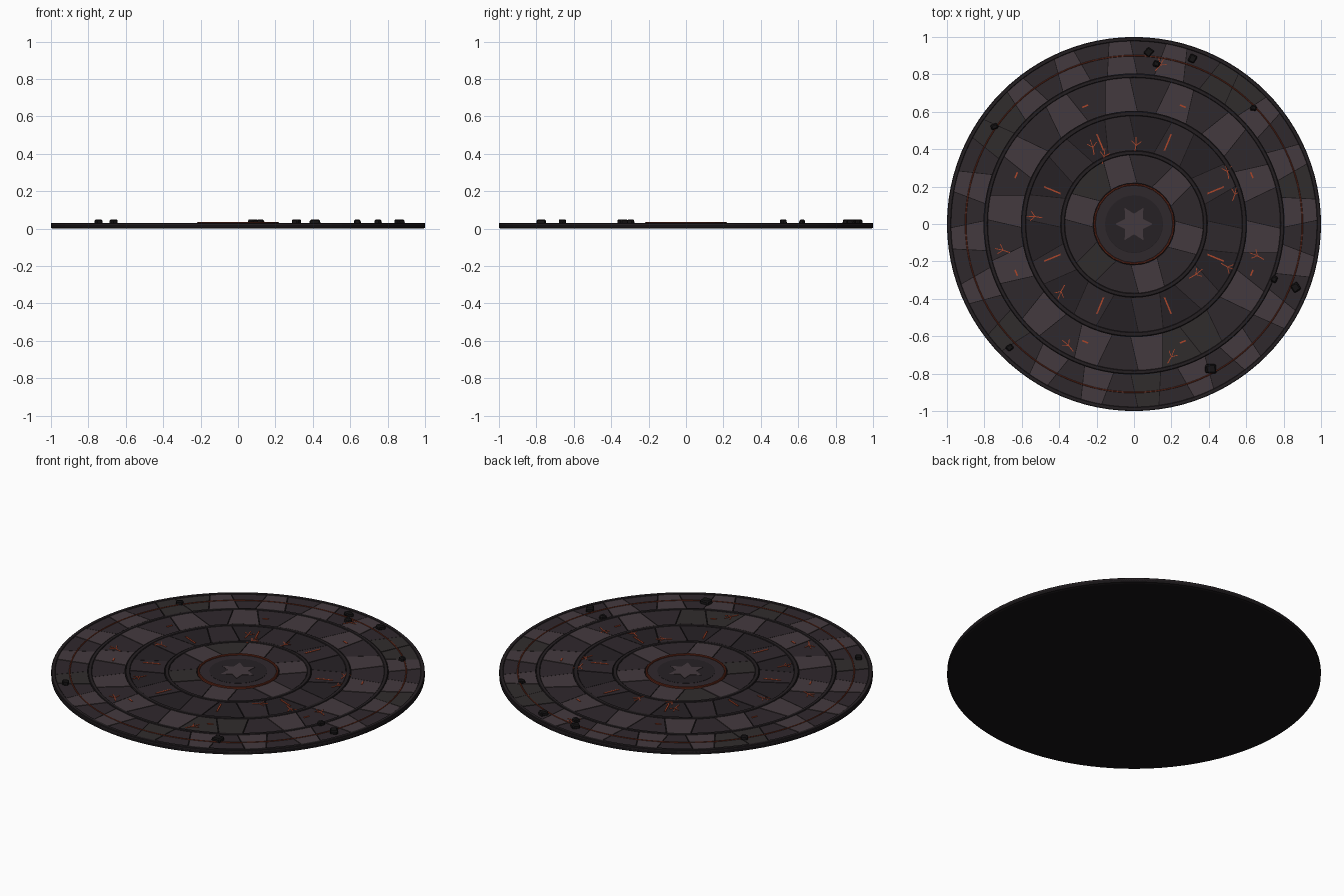
import bpy, bmesh, random
from math import sin, cos, pi, radians, atan2, hypot
from mathutils import Matrix, Vector

if "Cube" in bpy.data.objects:
    bpy.data.objects.remove(bpy.data.objects["Cube"])

random.seed(4)


def mat(name, hexcol):
    m = bpy.data.materials.new(name)
    c = [int(hexcol[i:i + 2], 16) / 255 for i in (0, 2, 4)]
    m.diffuse_color = [((v + 0.055) / 1.055) ** 2.4 if v > 0.04 else v / 12.92 for v in c] + [1]
    m.use_nodes = True
    m.node_tree.nodes["Principled BSDF"].inputs["Base Color"].default_value = m.diffuse_color
    return m


BASE = mat("base_stone", "151214")
BAND = mat("band_stone", "231e21")
TILES = [mat("tile_light", "443a3e"), mat("tile_dark", "2f282c"), mat("tile_grey", "302c2c")]
DEEP = mat("tile_deep", "262125")
EMBER = mat("ember", "a8452a")
EMBER_DIM = mat("ember_dim", "6b2c1c")
ROCK = mat("rock", "151314")


def finish(bm, name, mats):
    bmesh.ops.recalc_face_normals(bm, faces=bm.faces)
    me = bpy.data.meshes.new(name)
    bm.to_mesh(me)
    bm.free()
    for m in mats:
        me.materials.append(m)
    ob = bpy.data.objects.new(name, me)
    bpy.context.collection.objects.link(ob)
    return ob


def lathe(name, profile, n, m, closed=True):
    """Revolve an (r, z) profile around z."""
    bm = bmesh.new()
    rings = [[bm.verts.new((r * cos(2 * pi * i / n), r * sin(2 * pi * i / n), z))
              for i in range(n)] for r, z in profile]
    k = len(rings)
    for j in range(k if closed else k - 1):
        a, b = rings[j], rings[(j + 1) % k]
        for i in range(n):
            bm.faces.new((a[i], a[(i + 1) % n], b[(i + 1) % n], b[i]))
    if not closed:
        bm.faces.new(rings[0])
        bm.faces.new(rings[-1])
    return finish(bm, name, [m])


def band(name, r0, r1, z0, z1, n, m):
    c = min(0.003, (r1 - r0) / 4)
    return lathe(name, [(r0, z0), (r1, z0), (r1, z1 - c), (r1 - c, z1), (r0 + c, z1), (r0, z1 - c)], n, m)


def prism(bm, pts, z0, z1, mi=0):
    lo = [bm.verts.new((x, y, z0)) for x, y in pts]
    hi = [bm.verts.new((x, y, z1)) for x, y in pts]
    n = len(pts)
    faces = [bm.faces.new(lo[::-1]), bm.faces.new(hi)]
    faces += [bm.faces.new((lo[i], lo[(i + 1) % n], hi[(i + 1) % n], hi[i])) for i in range(n)]
    for f in faces:
        f.material_index = mi


def strip(bm, p, q, w, z0, z1):
    dx, dy = q[0] - p[0], q[1] - p[1]
    s = w / 2 / hypot(dx, dy)
    nx, ny = -dy * s, dx * s
    prism(bm, [(p[0] + nx, p[1] + ny), (p[0] - nx, p[1] - ny),
               (q[0] - nx, q[1] - ny), (q[0] + nx, q[1] + ny)], z0, z1)


def polar(r, a):
    return (r * cos(a), r * sin(a))


# base slab
lathe("base_slab", [(0.99, 0), (1.0, 0.004), (1.0, 0.02), (0.99, 0.023)], 96, BASE, closed=False)

# rings of wedge tiles
for name, r0, r1, n, pal in (("inner", 0.222, 0.37, 12, (0, 1)), ("second", 0.395, 0.578, 20, (1, 2)),
                             ("third", 0.605, 0.782, 28, (0, 1)), ("outer", 0.805, 0.978, 40, (0, 1))):
    bm = bmesh.new()
    for i in range(n):
        a0, a1 = pi / 2 + 2 * pi * i / n, pi / 2 + 2 * pi * (i + 1) / n
        g = 0.002
        # light tiles keep parallel sides, dark ones fill the flare between them
        flare = (a1 - a0) * 0.13 * (1 if i % 2 == 0 else -1)
        inner = [polar(r0, a0 + g / r0 - flare + (a1 - a0 - 2 * g / r0 + 2 * flare) * t / 3) for t in range(4)]
        outer = [polar(r1, a0 + g / r1 + flare + (a1 - a0 - 2 * g / r1 - 2 * flare) * t / 3) for t in range(4)]
        mi = pal[i % 2] if random.random() > 0.15 else 2
        prism(bm, inner + outer[::-1], 0.015, 0.0275 + (0.001 if i % 2 == 0 else 0), mi)
    finish(bm, name + "_tiles", [TILES[0], TILES[1], DEEP] if name == "second" else TILES)

# raised bands between the rings and the rim
for i, (r0, r1) in enumerate(((0.37, 0.392), (0.578, 0.602), (0.782, 0.803), (0.978, 1.0))):
    band("divider_band_%d" % (i + 1), r0, r1, 0.012, 0.031, 96, BAND)

# glowing rings
band("inner_glow_ring", 0.207, 0.218, 0.02, 0.036, 24, EMBER_DIM)
band("outer_glow_ring", 0.897, 0.904, 0.02, 0.0315, 96, EMBER_DIM)

# centre medallion
lathe("centre_disc", [(0.207, 0.015), (0.207, 0.028), (0.203, 0.03)], 24, TILES[1], closed=False)
lathe("centre_plate", [(0.155, 0.02), (0.155, 0.031), (0.152, 0.032)], 32, DEEP, closed=False)
bm = bmesh.new()
prism(bm, [polar(0.1 if k % 2 == 0 else 0.055, k * pi / 6) for k in range(12)], 0.02, 0.034)
finish(bm, "centre_star", [TILES[0]])

# ember dashes, eight radial and eight tangential
bm = bmesh.new()
for k in range(8):
    a = radians(22.5 + 45 * k)
    strip(bm, polar(0.425, a), polar(0.52, a), 0.008, 0.02, 0.031)
    strip(bm, polar(0.682, a - 0.025), polar(0.682, a + 0.025), 0.008, 0.02, 0.031)
finish(bm, "ember_dashes", [EMBER])

# branching ember cracks
bm = bmesh.new()
for x, y, d in ((-0.22, 0.41, 100), (-0.16, 0.36, 75), (0.01, 0.42, 80), (0.5, 0.28, 100), (0.54, 0.16, 70),
                (-0.53, 0.04, 170), (-0.7, -0.14, 160), (-0.39, -0.36, 240), (0.33, -0.27, 30),
                (0.5, -0.23, 330), (0.66, -0.17, 150), (-0.35, -0.65, 130), (0.2, -0.71, 60), (0.14, 0.85, 50)):
    a = radians(d)
    start = Vector((x, y)) - Vector(polar(0.04, a))
    mid = Vector((x, y))
    strip(bm, start, mid, 0.005, 0.02, 0.0305)
    for da, ln in ((0.15, 0.045), (0.9, 0.035), (-0.8, 0.035)):
        strip(bm, mid, mid + Vector(polar(ln, a + da)), 0.004, 0.02, 0.0303)
finish(bm, "ember_cracks", [EMBER])

# loose rubble
bm = bmesh.new()
for x, y, s in ((0.08, 0.92, 0.04), (0.12, 0.855, 0.036), (0.31, 0.885, 0.042), (0.64, 0.62, 0.032),
                (-0.745, 0.52, 0.036), (-0.665, -0.66, 0.034), (0.41, -0.775, 0.052),
                (0.75, -0.295, 0.032), (0.865, -0.34, 0.044)):
    m = (Matrix.Translation((x, y, 0.036)) @ Matrix.Rotation(random.uniform(0, pi), 4, 'Z')
         @ Matrix.Diagonal((s * 1.05, s * 0.9, 0.026, 1)))
    vs = bmesh.ops.create_cube(bm, size=1, matrix=m)["verts"]
    for v in vs:
        v.co += Vector((random.uniform(-1, 1), random.uniform(-1, 1), random.uniform(-0.4, 0.4))) * s * 0.1
bmesh.ops.bevel(bm, geom=bm.edges[:], offset=0.006, segments=1, affect='EDGES')
finish(bm, "rubble", [ROCK])
